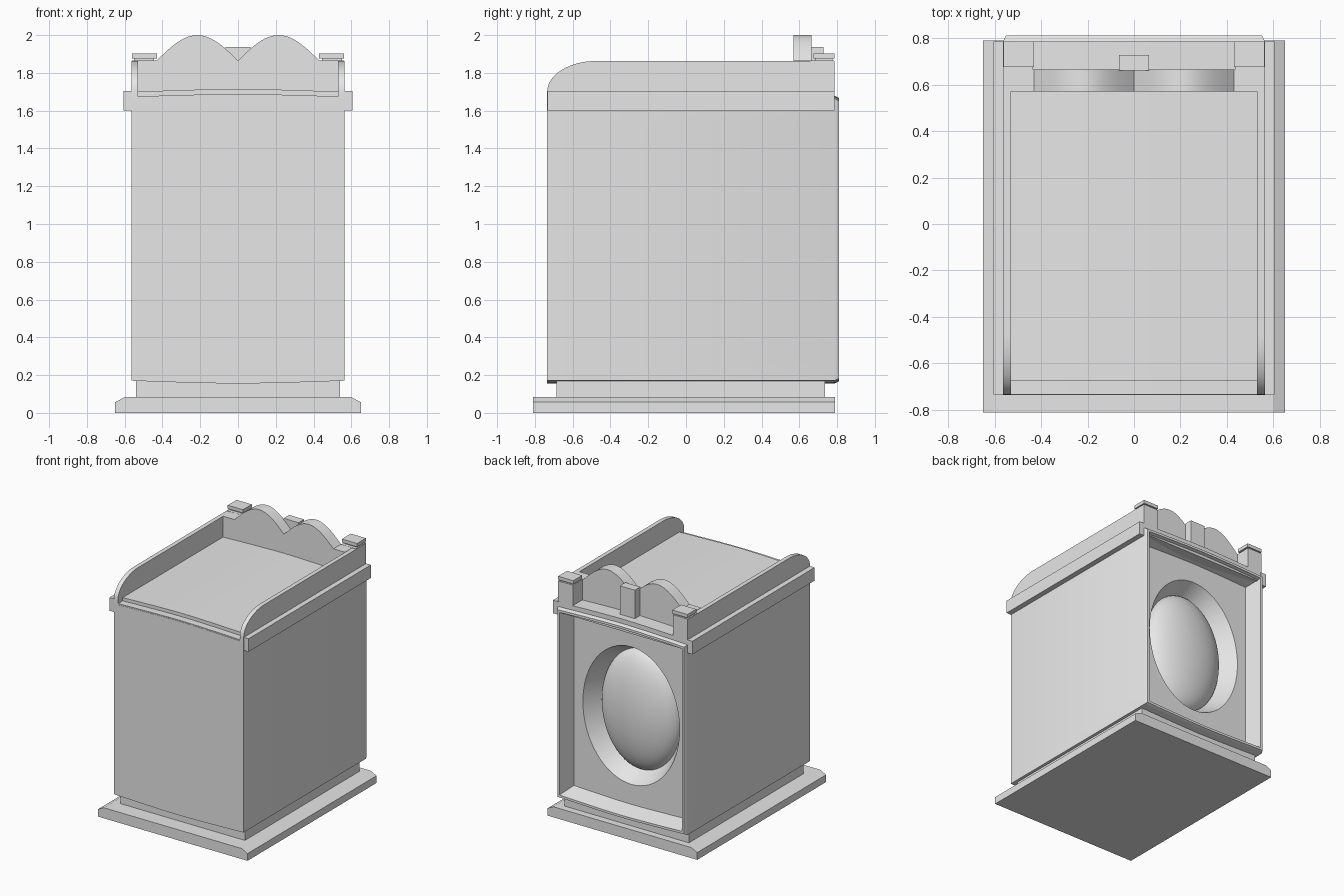
import bpy, bmesh, math

cube = bpy.data.objects.get("Cube")
if cube:
    bpy.data.objects.remove(cube, do_unlink=True)

grey = bpy.data.materials.new("light grey")
grey.use_nodes = True
grey.diffuse_color = (0.8, 0.8, 0.8, 1)
grey.node_tree.nodes["Principled BSDF"].inputs["Base Color"].default_value = (0.8, 0.8, 0.8, 1)


def finish(name, bm, smooth=False):
    bmesh.ops.recalc_face_normals(bm, faces=bm.faces)
    me = bpy.data.meshes.new(name)
    bm.to_mesh(me)
    bm.free()
    me.materials.append(grey)
    ob = bpy.data.objects.new(name, me)
    bpy.context.collection.objects.link(ob)
    if smooth:
        bpy.ops.object.select_all(action='DESELECT')
        ob.select_set(True)
        bpy.context.view_layer.objects.active = ob
        bpy.ops.object.shade_smooth_by_angle(angle=math.radians(30))
    return ob


def loft(name, loops, caps=(True, True), smooth=False):
    """Bridge a list of equally long point loops."""
    bm = bmesh.new()
    rings = [[bm.verts.new(p) for p in loop] for loop in loops]
    n = len(rings[0])
    for a, b in zip(rings, rings[1:]):
        for i in range(n):
            j = (i + 1) % n
            bm.faces.new((a[i], a[j], b[j], b[i]))
    if caps[0]:
        bm.faces.new(rings[0])
    if caps[1]:
        bm.faces.new(rings[-1])
    return finish(name, bm, smooth)


def box(name, x0, x1, y0, y1, z0, z1):
    return loft(name, [[(x0, y0, z), (x1, y0, z), (x1, y1, z), (x0, y1, z)] for z in (z0, z1)])


def extrude_y(name, profile, y0, y1, smooth=False):
    return loft(name, [[(x, y, z) for x, z in profile] for y in (y0, y1)], smooth=smooth)


# Base plate with chamfered long sides, and the plinth above it
extrude_y("base_plate", [(-0.65, 0), (0.65, 0), (0.65, 0.057), (0.60, 0.083),
                         (-0.60, 0.083), (-0.65, 0.057)], -0.81, 0.79)
box("plinth", -0.54, 0.54, -0.685, 0.735, 0.08, 0.2)

# Cabinet: bowed box whose back opens into a splayed frame and an oval funnel
N, MID = 64, 0.9175
ANGLES = [2 * math.pi * i / N for i in range(N)]


def frame_loop(y, inset):
    pts = []
    for a in ANGLES:
        c, s = math.cos(a), math.sin(a)
        m = max(abs(c), abs(s))
        u, v = c / m, s / m
        bow = 0.015 * (1 - abs(u) ** 1.5) * v
        pts.append((u * (0.563 - inset), y, MID + v * (0.747 - inset) + bow))
    return pts


def oval_loop(y, rx, rz):
    return [(rx * math.cos(a), y, MID + rz * math.sin(a)) for a in ANGLES]


loft("cabinet", [
    frame_loop(-0.735, 0), frame_loop(0.785, 0), frame_loop(0.81, 0.012),
    frame_loop(0.81, 0.03), frame_loop(0.68, 0.065),
    oval_loop(0.68, 0.42, 0.54), oval_loop(0.54, 0.34, 0.47),
], caps=(True, True), smooth=True)

# Domed screen in the funnel
dome = []
for k in range(17):
    t = math.pi / 2 * k / 16.5
    dome.append(oval_loop(0.535 + 0.15 * math.sin(t), 0.342 * math.cos(t), 0.472 * math.cos(t)))
loft("screen_dome", dome, smooth=True)


# Bowed roof panel and the lower lip in front of it
def bowed_slab(name, w, z0, z1, bow, y0, y1):
    xs = [w * (i / 8 - 1) for i in range(17)]
    top = [(x, z1 + bow * (1 - abs(x / w) ** 1.5)) for x in xs]
    extrude_y(name, [(w, z0), (-w, z0)] + top, y0, y1, smooth=True)


bowed_slab("roof_lip", 0.535, 1.62, 1.675, 0.013, -0.733, -0.66)
bowed_slab("roof_panel", 0.535, 1.62, 1.70, 0.015, -0.675, 0.785)

# Crest with two rounded humps, and the block behind it
hump = [(0.43 - 0.86 * i / 48, 1.865 + 0.135 * abs(math.sin(math.pi * 2 * i / 48)))
        for i in range(49)]
extrude_y("crest", [(-0.53, 1.66), (0.53, 1.66), (0.53, 1.865)] + hump + [(-0.53, 1.865)],
          0.57, 0.665, smooth=True)
box("crest_block", -0.065, 0.065, 0.66, 0.728, 1.68, 1.938)

# Side rails with a rounded front, mouldings and corner posts, on both sides
arc = [(-0.475 - 0.26 * math.sin(t), 1.70 + 0.163 * math.cos(t))
       for t in (math.pi / 2 * i / 14 for i in range(15))]
rail = [(0.785, 1.60), (0.785, 1.863)] + arc + [(-0.735, 1.60)]
for side, s in (("right", -1), ("left", 1)):
    loft(side + "_rail", [[(s * x, y, z) for y, z in rail] for x in (0.53, 0.564)], smooth=True)
    box(side + "_moulding", s * 0.555, s * 0.605, -0.733, 0.786, 1.60, 1.703)
    box(side + "_post", s * 0.435, s * 0.562, 0.66, 0.784, 1.66, 1.866)
    box(side + "_post_neck", s * 0.445, s * 0.55, 0.685, 0.775, 1.86, 1.88)
    box(side + "_post_cap", s * 0.43, s * 0.562, 0.675, 0.785, 1.875, 1.902)
